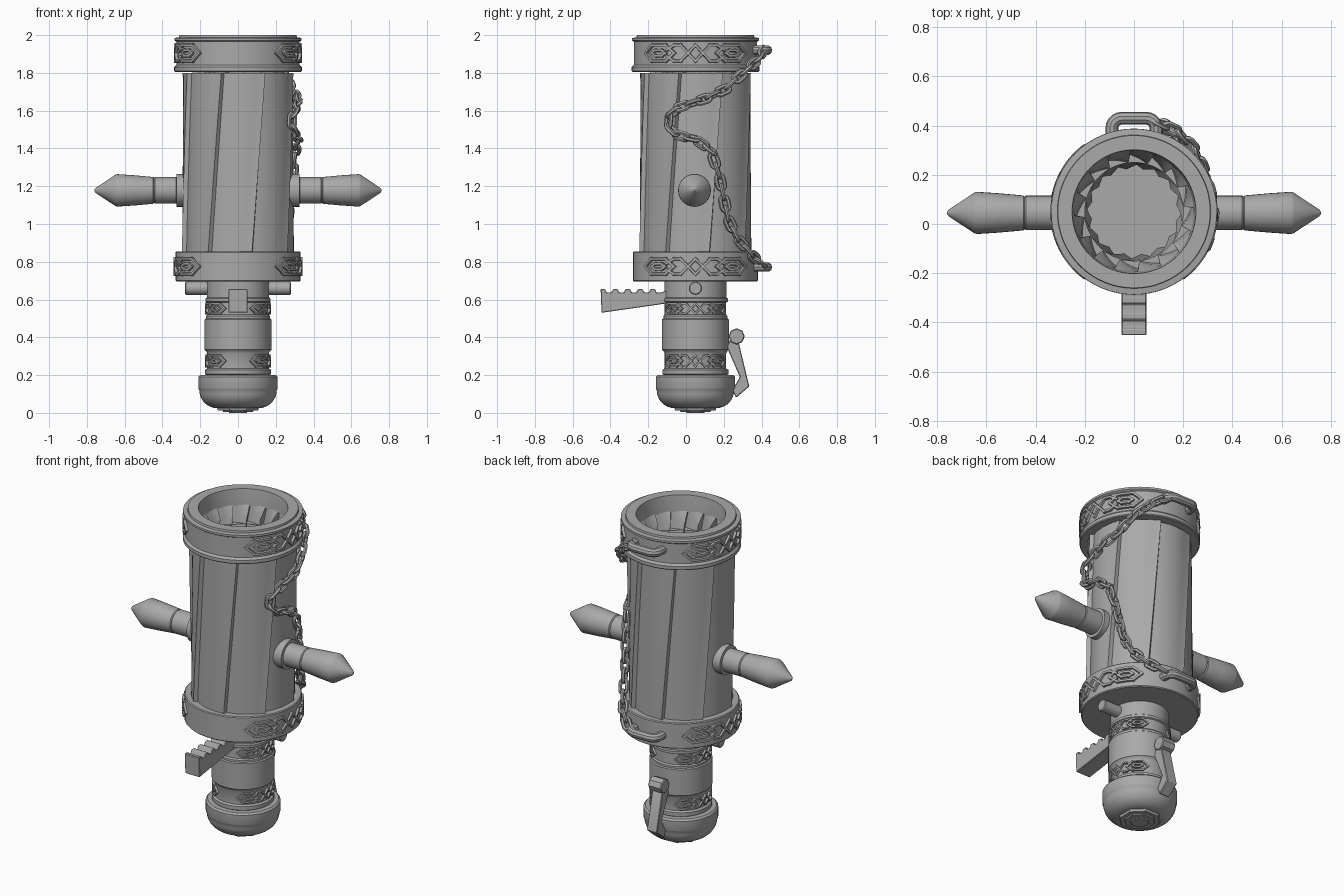
import bpy, bmesh, math
from math import sin, cos, pi, radians
from mathutils import Vector, Matrix

if "Cube" in bpy.data.objects:
    bpy.data.objects.remove(bpy.data.objects["Cube"])

AXIS_Y = 0.05
SIDES = 64
grey = bpy.data.materials.new("plain grey metal")
grey.use_nodes = True
colour = (0.4, 0.4, 0.4, 1)
grey.diffuse_color = colour
grey.node_tree.nodes["Principled BSDF"].inputs["Base Color"].default_value = colour


def finish(name, bm, angle=30):
    bmesh.ops.recalc_face_normals(bm, faces=bm.faces)
    mesh = bpy.data.meshes.new(name)
    bm.to_mesh(mesh)
    bm.free()
    mesh.materials.append(grey)
    ob = bpy.data.objects.new(name, mesh)
    bpy.context.collection.objects.link(ob)
    bpy.ops.object.select_all(action='DESELECT')
    ob.select_set(True)
    bpy.context.view_layer.objects.active = ob
    bpy.ops.object.shade_smooth_by_angle(angle=radians(angle))
    return ob


def polar(r, a, z):
    return Vector((r * cos(a), AXIS_Y + r * sin(a), z))


def skin(bm, rings, cap_start=False, cap_end=False, loop=False):
    """Join equal rings of points with quads."""
    vs = [[bm.verts.new(p) for p in ring] for ring in rings]
    n = len(vs[0])
    pairs = list(zip(vs, vs[1:])) + ([(vs[-1], vs[0])] if loop else [])
    for a, b in pairs:
        for i in range(n):
            j = (i + 1) % n
            bm.faces.new((a[i], a[j], b[j], b[i]))
    if cap_start:
        bm.faces.new(vs[0])
    if cap_end:
        bm.faces.new(vs[-1])


def lathe(name, profile, caps=(False, False)):
    bm = bmesh.new()
    rings = [[polar(r, 2 * pi * i / SIDES, z) for i in range(SIDES)] for r, z in profile]
    skin(bm, rings, *caps)
    return finish(name, bm)


def prism(name, outline, half_width, bevel=0.004):
    """Extrude a y-z outline across x."""
    bm = bmesh.new()
    skin(bm, [[(s * half_width, y, z) for y, z in outline] for s in (-1, 1)], True, True)
    bmesh.ops.recalc_face_normals(bm, faces=bm.faces)
    bmesh.ops.bevel(bm, geom=bm.edges[:], offset=bevel, segments=1, affect='EDGES')
    return finish(name, bm)


def tube(bm, path, radius, sides=8, closed=True):
    """Sweep a circle along a planar path in the x-y plane."""
    rings = []
    for i, p in enumerate(path):
        before = path[i - 1] if closed or i else p
        after = path[(i + 1) % len(path)] if closed or i + 1 < len(path) else p
        t = (after - before).normalized()
        side = Vector((t.y, -t.x, 0))
        rings.append([p + radius * (side * cos(2 * pi * k / sides) + Vector((0, 0, sin(2 * pi * k / sides))))
                      for k in range(sides)])
    skin(bm, rings, not closed, not closed, closed)


def stadium(length, width, steps=6):
    """Centre line of a chain link lying along x."""
    r, h = width / 2, (length - width) / 2
    pts = []
    for s in (1, -1):
        for k in range(steps + 1):
            a = -pi / 2 + pi * k / steps
            pts.append(Vector((s * (h + r * cos(a)), s * r * sin(a), 0)))
    return pts


# Twisted fluted barrel
def saw_ring(z, teeth, low, high, turn, per=10):
    ring = []
    for t in range(teeth):
        for k in range(per):
            f = k / (per - 1)
            a = turn + 2 * pi * (t + f * 0.96) / teeth
            lip = 0.006 if k == per - 1 else 0
            ring.append(polar(low + (high - low) * f + lip, a, z))
    return ring


bm = bmesh.new()
skin(bm, [saw_ring(0.8 + h / 12, 8, 0.283, 0.3, radians(-30 + 1.25 * h)) for h in range(13)])
finish("fluted_barrel", bm, 25)

# Toothed bore with a flat floor
bm = bmesh.new()
bore = [(1.905, 0.243, 0.244), (1.85, 0.205, 0.24), (1.5, 0.19, 0.225), (1.2, 0.175, 0.21)]
skin(bm, [saw_ring(z, 16, lo, hi, (2 - z) * 0.7, 6) for z, lo, hi in bore], cap_end=True)
finish("toothed_bore", bm, 25)

# Rim bands
lathe("top_band", [(0.2, 1.805), (0.333, 1.805), (0.338, 1.81), (0.338, 1.83), (0.326, 1.842),
                   (0.326, 1.965), (0.337, 1.972), (0.337, 1.985), (0.312, 1.988), (0.31, 2.0),
                   (0.252, 2.0), (0.25, 1.99), (0.243, 1.9)])
lathe("lower_band", [(0.15, 0.695), (0.325, 0.695), (0.33, 0.7), (0.33, 0.85),
                     (0.325, 0.855), (0.27, 0.855)])

# Handle and rounded pommel
lathe("handle", [(0.165, 0.72), (0.165, 0.61), (0.172, 0.605), (0.172, 0.59), (0.163, 0.585),
                 (0.163, 0.52), (0.17, 0.512), (0.17, 0.5), (0.177, 0.495), (0.177, 0.335),
                 (0.17, 0.328), (0.163, 0.315), (0.163, 0.235), (0.175, 0.228), (0.175, 0.205),
                 (0.16, 0.195), (0.16, 0.18)], (True, True))
dome = [(0.11 + 0.095 * cos(a), 0.12 - 0.095 * sin(a)) for a in [k * pi / 16 for k in range(9)]]
lathe("pommel", [(0.15, 0.2), (0.2, 0.2), (0.21, 0.19), (0.21, 0.13), (0.207, 0.123)] + dome,
      (False, True))

# Faceted plate under the pommel
bm = bmesh.new()
for r0, r1, z0, z1 in ((0.122, 0.115, 0.03, 0.012), (0.09, 0.085, 0.012, 0.006), (0.055, 0.05, 0.006, 0)):
    skin(bm, [[polar(r, pi * i / 4 + pi / 8, z) for i in range(8)] for r, z in ((r0, z0), (r1, z1))],
         False, True)
finish("pommel_plate", bm)


# Raised knotwork wrapped round the bands
def ribbon(bm, a, b, radius, z, width, height):
    """A raised bar between two (arc, height) points, bent round the axis."""
    a, b = Vector(a), Vector(b)
    d = (b - a).normalized()
    n = Vector((-d.y, d.x)) * width
    a, b = a - d * width * 0.8, b + d * width * 0.8
    rings = []
    for k in range(7):
        p = a.lerp(b, k / 6)
        corners = ((p - n, -0.01), (p - n * 0.7, height), (p + n * 0.7, height), (p + n, -0.01))
        rings.append([polar(radius + h, q.x / radius, z + q.y) for q, h in corners])
    skin(bm, rings, True, True)


def knotwork(name, radius, z, span, tall, width, height):
    """Hexagons at the ends of a double zigzag, on both sides of the model."""
    bm = bmesh.new()
    half = radius * radians(span)
    hexagon = [(-1, 0), (-0.84, 1), (-0.54, 1), (-0.38, 0), (-0.54, -1), (-0.84, -1)]
    inner = [(-0.69 + (u + 0.69) * 0.45, v * 0.35) for u, v in hexagon]
    zigzag = [(-0.52, 0.4), (-0.38, 1), (-0.26, 1), (0, -1), (0.26, 1), (0.38, 1), (0.52, 0.4)]
    lines = [zigzag, [(u, -v) for u, v in zigzag]]
    for shape in (hexagon, inner):
        for s in (1, -1):
            lines.append([(s * u, v) for u, v in shape + shape[:1]])
    for turn in (0, pi):
        for line in lines:
            pts = [(u * half + turn * radius, v * tall) for u, v in line]
            for a, b in zip(pts, pts[1:]):
                ribbon(bm, a, b, radius, z, width, height)
    finish(name, bm)


knotwork("top_band_knotwork", 0.326, 1.905, 52, 0.042, 0.009, 0.014)
knotwork("lower_band_knotwork", 0.33, 0.775, 52, 0.04, 0.009, 0.012)
knotwork("upper_handle_knotwork", 0.163, 0.553, 66, 0.026, 0.006, 0.012)
knotwork("lower_handle_knotwork", 0.163, 0.275, 66, 0.028, 0.006, 0.012)


# Parts turned about the x axis
def turned(name, profile, y, z, sides=32):
    bm = bmesh.new()
    skin(bm, [[(x, y + r * cos(2 * pi * i / sides), z + r * sin(2 * pi * i / sides))
               for i in range(sides)] for x, r in profile], True, True)
    return finish(name, bm)


spike = [(0.26, 0.087), (0.325, 0.087), (0.327, 0.07), (0.44, 0.07), (0.445, 0.066), (0.45, 0.071),
         (0.55, 0.08), (0.64, 0.086), (0.65, 0.082), (0.753, 0.014), (0.76, 0.005)]
for label, s in (("left", 1), ("right", -1)):
    turned(label + "_spike", [(s * x, r) for x, r in spike], AXIS_Y - 0.005, 1.178)
turned("handle_pin", [(-0.28, 0.03), (-0.275, 0.035), (0.275, 0.035), (0.28, 0.03)], AXIS_Y, 0.66, 24)

# Notched lever at the front
top_edge = []
for k in range(5):
    y = -0.44 + 0.066 * k
    top_edge += [(y - 0.012, 0.655), (y + 0.012, 0.655), (y + 0.02, 0.638), (y + 0.045, 0.638)]
prism("notched_lever", [(-0.447, 0.53)] + top_edge + [(-0.1, 0.65), (-0.1, 0.58)], 0.05, 0.003)

# Belt clip at the back
prism("belt_clip", [(0.215, 0.35), (0.235, 0.39), (0.28, 0.37), (0.335, 0.14), (0.265, 0.08),
                    (0.245, 0.12), (0.285, 0.19)], 0.035)
turned("clip_hinge", [(-0.045, 0.038), (-0.04, 0.043), (0.04, 0.043), (0.045, 0.038)], 0.268, 0.405, 8)

# Staples on the back of the bands
for name, z in (("top_staple", 1.92), ("lower_staple", 0.772)):
    bm = bmesh.new()
    arc = [Vector((s * 0.05 + 0.04 * cos(a), 0.39 + 0.04 * sin(a), z))
           for s, start in ((1, 0), (-1, pi / 2)) for a in [start + k * pi / 10 for k in range(6)]]
    ends = [Vector((s * 0.09, 0.34, z)) for s in (1, -1)]
    tube(bm, ends[:1] + arc + ends[1:], 0.026, 10, False)
    finish(name, bm)

# Chain hanging between the staples, as (angle, height, distance from the axis)
guide = [(76, 1.92, 0.375), (60, 1.86, 0.37), (44, 1.79, 0.35), (28, 1.71, 0.325), (8, 1.66, 0.32),
         (-14, 1.62, 0.32), (-26, 1.57, 0.32), (-27, 1.52, 0.32), (-17, 1.47, 0.32), (0, 1.45, 0.32),
         (15, 1.39, 0.315), (23, 1.27, 0.315), (28, 1.15, 0.315), (33, 1.03, 0.315), (42, 0.93, 0.325),
         (57, 0.84, 0.35), (74, 0.775, 0.38)]
path = [polar(r, radians(a), z) for a, z, r in guide]
fine = [a.lerp(b, k / 20) for a, b in zip(path, path[1:]) for k in range(20)] + path[-1:]
total = sum((b - a).length for a, b in zip(fine, fine[1:]))
count = round(total / 0.06)
spots, run = [], 0
for a, b in zip(fine, fine[1:]):
    while len(spots) < count and run >= (len(spots) + 0.3) * total / count:
        spots.append((a, (b - a).normalized()))
    run += (b - a).length
bm = bmesh.new()
for i, (p, t) in enumerate(spots):
    out = Vector((p.x, p.y - AXIS_Y, 0))
    out = (out - t * out.dot(t)).normalized()
    twist = Matrix.Rotation(radians(25 + 90 * (i % 2)), 3, t)
    out = twist @ out
    frame = Matrix((t, out.cross(t), out)).transposed()
    link = bmesh.new()
    tube(link, stadium(0.078, 0.04), 0.011, 6)
    link.transform(Matrix.Translation(p) @ frame.to_4x4())
    mesh = bpy.data.meshes.new("link")
    link.to_mesh(mesh)
    link.free()
    bm.from_mesh(mesh)
    bpy.data.meshes.remove(mesh)
finish("chain", bm, 35)
